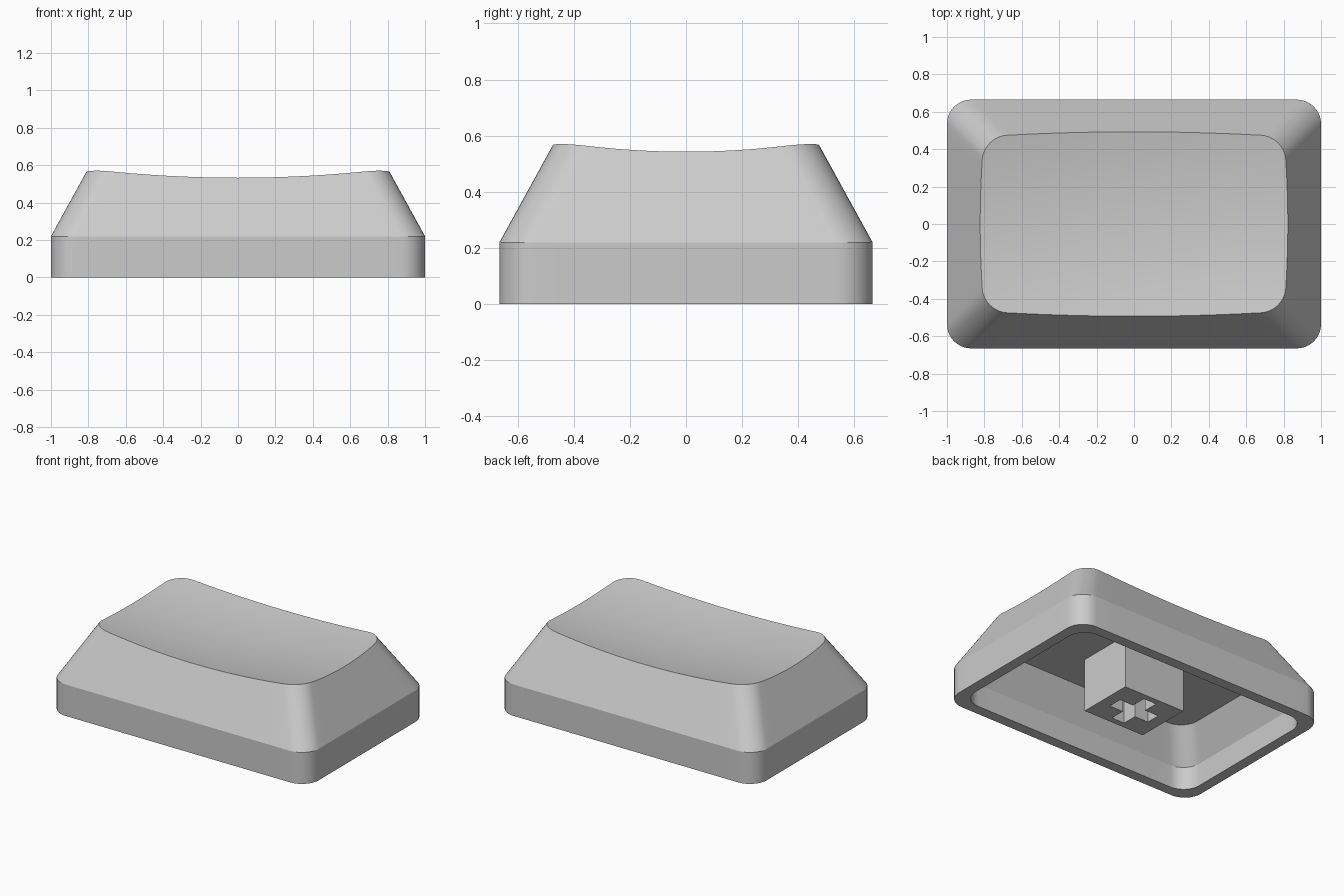
import bpy, bmesh, math

cube = bpy.data.objects.get("Cube")
if cube:
    bpy.data.objects.remove(cube, do_unlink=True)

HALF_X, HALF_Y, RADIUS = 1.0, 0.665, 0.13
SHOULDER, SLOPE = 0.22, 0.55      # height of the skirt, inward lean per unit height
WALL, INNER_BREAK, CEILING = 0.075, 0.16, 0.375

plastic = bpy.data.materials.new("grey plastic")
plastic.use_nodes = True
grey = (0.6, 0.6, 0.6, 1)
plastic.diffuse_color = grey
plastic.node_tree.nodes["Principled BSDF"].inputs["Base Color"].default_value = grey


def dish(x, y):
    """Height of the scooped top."""
    return 0.489 + 0.08 * x * x + 0.18 * y * y


def outline(inset, arc=10, side=14):
    """Rounded rectangle with evenly divided sides, shrunk by the inset."""
    arcs = []
    for corner, (sx, sy) in enumerate(((1, 1), (-1, 1), (-1, -1), (1, -1))):
        cx = sx * (HALF_X - inset - RADIUS)
        cy = sy * (HALF_Y - inset - RADIUS)
        angles = [math.pi / 2 * (corner + i / arc) for i in range(arc + 1)]
        arcs.append([(cx + RADIUS * math.cos(a), cy + RADIUS * math.sin(a)) for a in angles])
    pts = []
    for corner, points in enumerate(arcs):
        (px, py), (qx, qy) = points[-1], arcs[(corner + 1) % 4][0]
        pts += points
        pts += [(px + (qx - px) * j / side, py + (qy - py) * j / side) for j in range(1, side)]
    return pts


def level(inset, z):
    return [(x, y, z) for x, y in outline(inset)]


def rim():
    """Where the leaning walls meet the dish."""
    insets = [0.18] * len(outline(0))
    for _ in range(8):
        pts = [outline(d)[i] for i, d in enumerate(insets)]
        insets = [(dish(x, y) - SHOULDER) * SLOPE for x, y in pts]
    return [(x, y, dish(x, y)) for x, y in pts]


def make_object(name, bm):
    bmesh.ops.recalc_face_normals(bm, faces=bm.faces)
    mesh = bpy.data.meshes.new(name)
    bm.to_mesh(mesh)
    bm.free()
    mesh.materials.append(plastic)
    obj = bpy.data.objects.new(name, mesh)
    bpy.context.collection.objects.link(obj)
    return obj


def activate(obj):
    bpy.ops.object.select_all(action='DESELECT')
    obj.select_set(True)
    bpy.context.view_layer.objects.active = obj


def box(name, size, z0, z1):
    bm = bmesh.new()
    bmesh.ops.create_cube(bm, size=1)
    for v in bm.verts:
        v.co = (v.co.x * size[0], v.co.y * size[1], z0 if v.co.z < 0 else z1)
    return make_object(name, bm)


# Hollow cap: rings run from the ceiling, down the inside, up the outside, over the dish
edge = rim()
rings = [
    level(WALL + (CEILING - INNER_BREAK) * SLOPE, CEILING),
    level(WALL, INNER_BREAK),
    level(WALL, 0),
    level(0, 0),
    level(0, SHOULDER),
    edge,
]
for step in range(1, 10):
    s = 1 - step / 10
    rings.append([(x * s, y * s, dish(x * s, y * s)) for x, y, _ in edge])

bm = bmesh.new()
loops = [[bm.verts.new(p) for p in ring] for ring in rings]
n = len(edge)
for a, b in zip(loops, loops[1:]):
    for i in range(n):
        j = (i + 1) % n
        bm.faces.new((a[i], a[j], b[j], b[i]))
bm.faces.new(loops[0])
centre = bm.verts.new((0, 0, dish(0, 0)))
for i in range(n):
    bm.faces.new((loops[-1][i], loops[-1][(i + 1) % n], centre))
cap = make_object("cap_shell", bm)
activate(cap)
bpy.ops.object.shade_smooth_by_angle(angle=math.radians(20))

# Mounting stem with a cross-shaped socket
stem = box("mounting_stem", (0.48, 0.4), 0, CEILING + 0.04)
for name, size in (("socket_slot_x", (0.315, 0.1)), ("socket_slot_y", (0.1, 0.315))):
    cutter = box(name, size, -0.1, 0.3)
    cutter.hide_render = True
    cut = stem.modifiers.new(name, 'BOOLEAN')
    cut.operation = 'DIFFERENCE'
    cut.solver = 'EXACT'
    cut.object = cutter
    activate(stem)
    bpy.ops.object.modifier_apply(modifier=cut.name)
    bpy.data.objects.remove(cutter, do_unlink=True)
